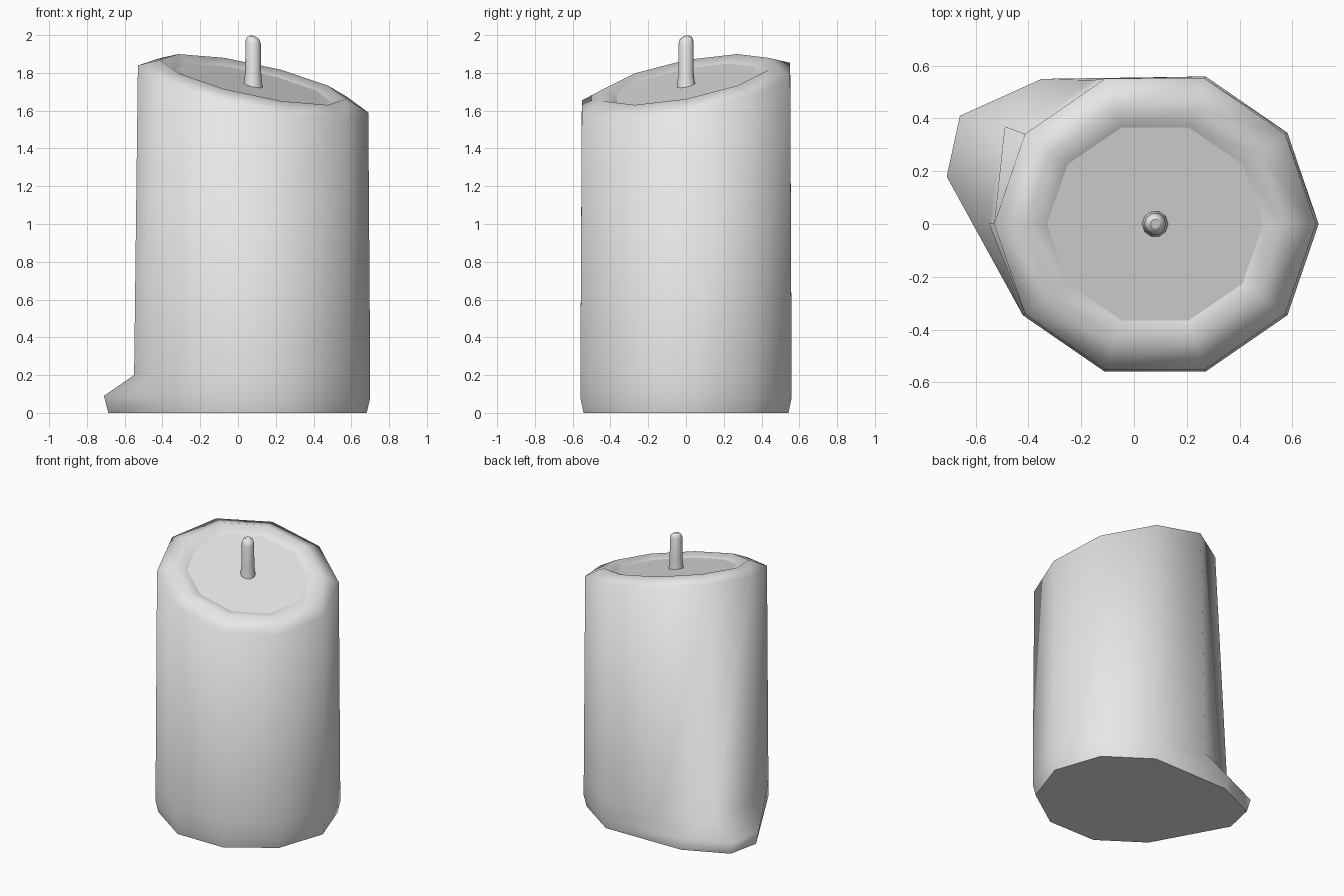
import bpy, bmesh, math
from mathutils import Vector

if "Cube" in bpy.data.objects:
    bpy.data.objects.remove(bpy.data.objects["Cube"], do_unlink=True)

SIDES = 10
CENTRE = 0.08          # body axis along x
TILT = math.radians(140)  # direction of the high side of the rim

wax = bpy.data.materials.new("pale_grey")
wax.use_nodes = True
wax.diffuse_color = (0.8, 0.8, 0.8, 1)
wax.node_tree.nodes["Principled BSDF"].inputs["Base Color"].default_value = (0.8, 0.8, 0.8, 1)


def ring(rx, ry, z, amp=0.0, shift=(0, 0)):
    """Ten-sided oval ring; amp slants it towards the high side."""
    pts = []
    for i in range(SIDES):
        a = math.tau * i / SIDES
        pts.append(Vector((CENTRE + shift[0] + rx * math.cos(a),
                           shift[1] + ry * math.sin(a),
                           z + amp * math.cos(a - TILT))))
    return pts


def loft(name, rings, sharp_rings):
    """Skin the rings, cap both ends, smooth all but the listed rings."""
    bm = bmesh.new()
    loops = [[bm.verts.new(p) for p in r] for r in rings]
    for low, high in zip(loops, loops[1:]):
        for i in range(SIDES):
            j = (i + 1) % SIDES
            bm.faces.new((low[i], low[j], high[j], high[i])).smooth = True
    bm.faces.new(list(reversed(loops[0])))
    bm.faces.new(loops[-1])
    for k in sharp_rings:
        for i in range(SIDES):
            bm.edges.get((loops[k][i], loops[k][(i + 1) % SIDES])).smooth = False
    mesh = bpy.data.meshes.new(name)
    bm.to_mesh(mesh)
    bm.free()
    mesh.materials.append(wax)
    obj = bpy.data.objects.new(name, mesh)
    bpy.context.collection.objects.link(obj)
    return obj


# Candle body: chamfered foot, wall, rounded slanted rim and sunken floor
foot = ring(0.62, 0.588, 0.08)
spill = ring(0.62, 0.588, 0.2)
# Melted wax spill at the back corner of the foot
for i, x, y in ((3, -0.35, 0.55), (4, -0.66, 0.41), (5, -0.71, 0.18)):
    foot[i] = Vector((x, y, 0.09))
for i, x, y in ((3, -0.16, 0.545), (4, -0.49, 0.37), (5, -0.55, 0)):
    spill[i] = Vector((x, y, 0.2))
base = [Vector((CENTRE + (p.x - CENTRE) * 0.97, p.y * 0.97, 0)) for p in foot]
loft("candle_body", [
    base, foot, spill,
    ring(0.61, 0.58, 1.715, 0.163),
    ring(0.49, 0.46, 1.765, 0.135),
    ring(0.41, 0.385, 1.735, 0.115),
], sharp_rings=(0, 5))

# Wick: flared base, narrow stem and domed tip
loft("wick", [
    ring(0.05, 0.05, 1.73, 0.012),
    ring(0.042, 0.042, 1.81),
    ring(0.041, 0.041, 1.96, 0.01),
    ring(0.034, 0.034, 1.982, 0.008),
    ring(0.018, 0.018, 1.993, 0.006),
], sharp_rings=(0,))
